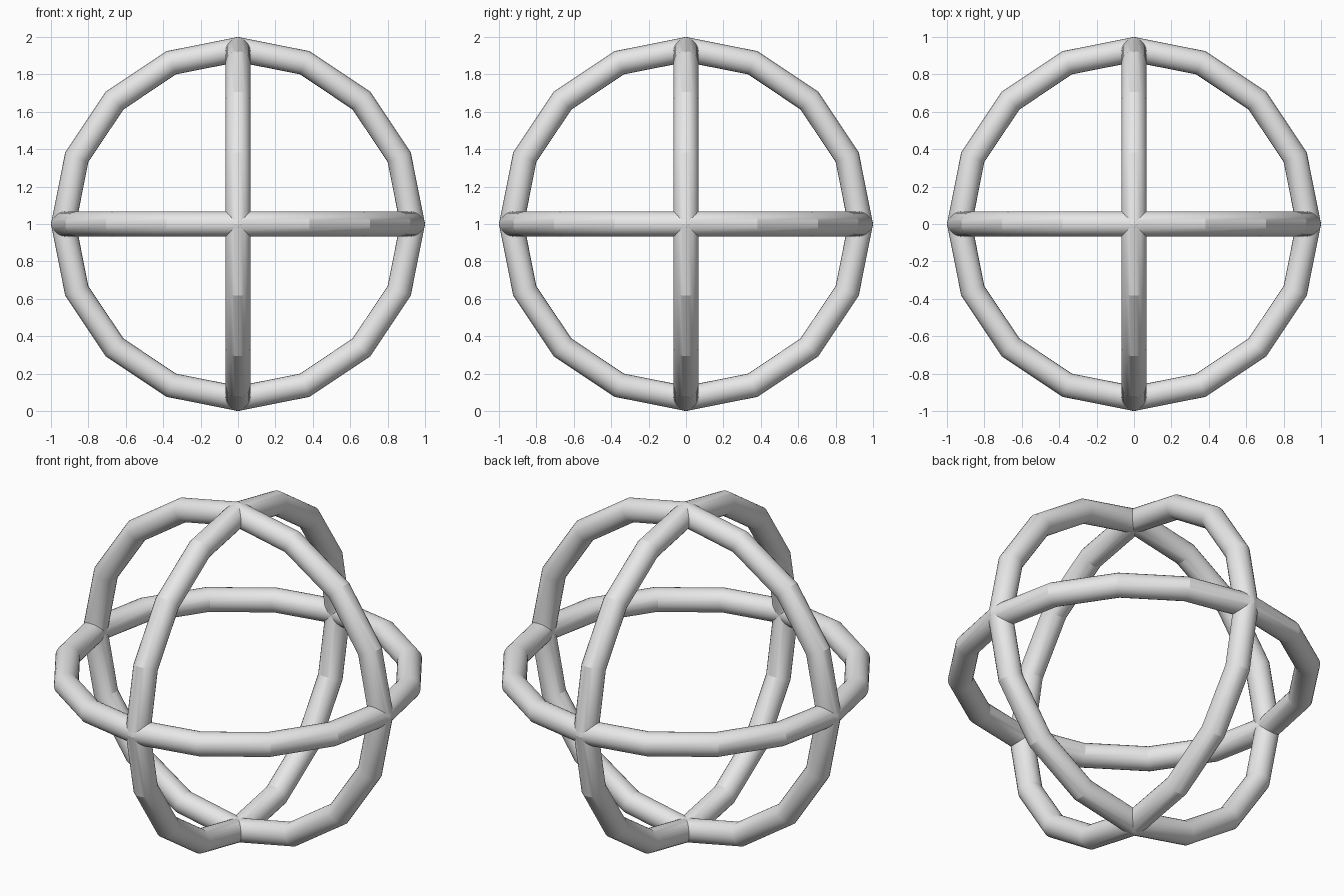
import bpy
from math import radians

cube = bpy.data.objects.get("Cube")
if cube:
    bpy.data.objects.remove(cube, do_unlink=True)

# Single grey finish
GREY = (0.8, 0.8, 0.8, 1.0)
grey = bpy.data.materials.new("plain grey")
grey.use_nodes = True
grey.diffuse_color = GREY
shader = next(n for n in grey.node_tree.nodes if n.type == 'BSDF_PRINCIPLED')
shader.inputs["Base Color"].default_value = GREY

TUBE = 0.067  # tube radius; the outer radius of each ring is 1


def ring(name, rotation):
    """Round tube bent into a sixteen-sided hoop about the centre."""
    bpy.ops.mesh.primitive_torus_add(
        major_segments=16, minor_segments=24,
        major_radius=1 - TUBE, minor_radius=TUBE,
        location=(0, 0, 1), rotation=rotation)
    obj = bpy.context.object
    obj.name = name
    obj.data.materials.append(grey)
    # Smooth around the tube, crisp at the outer and inner bends
    bpy.ops.object.shade_smooth_by_angle(angle=radians(20))


# Three mutually perpendicular hoops
ring("horizontal_ring", (0, 0, 0))
ring("front_facing_ring", (radians(90), 0, 0))
ring("side_facing_ring", (0, radians(90), 0))
